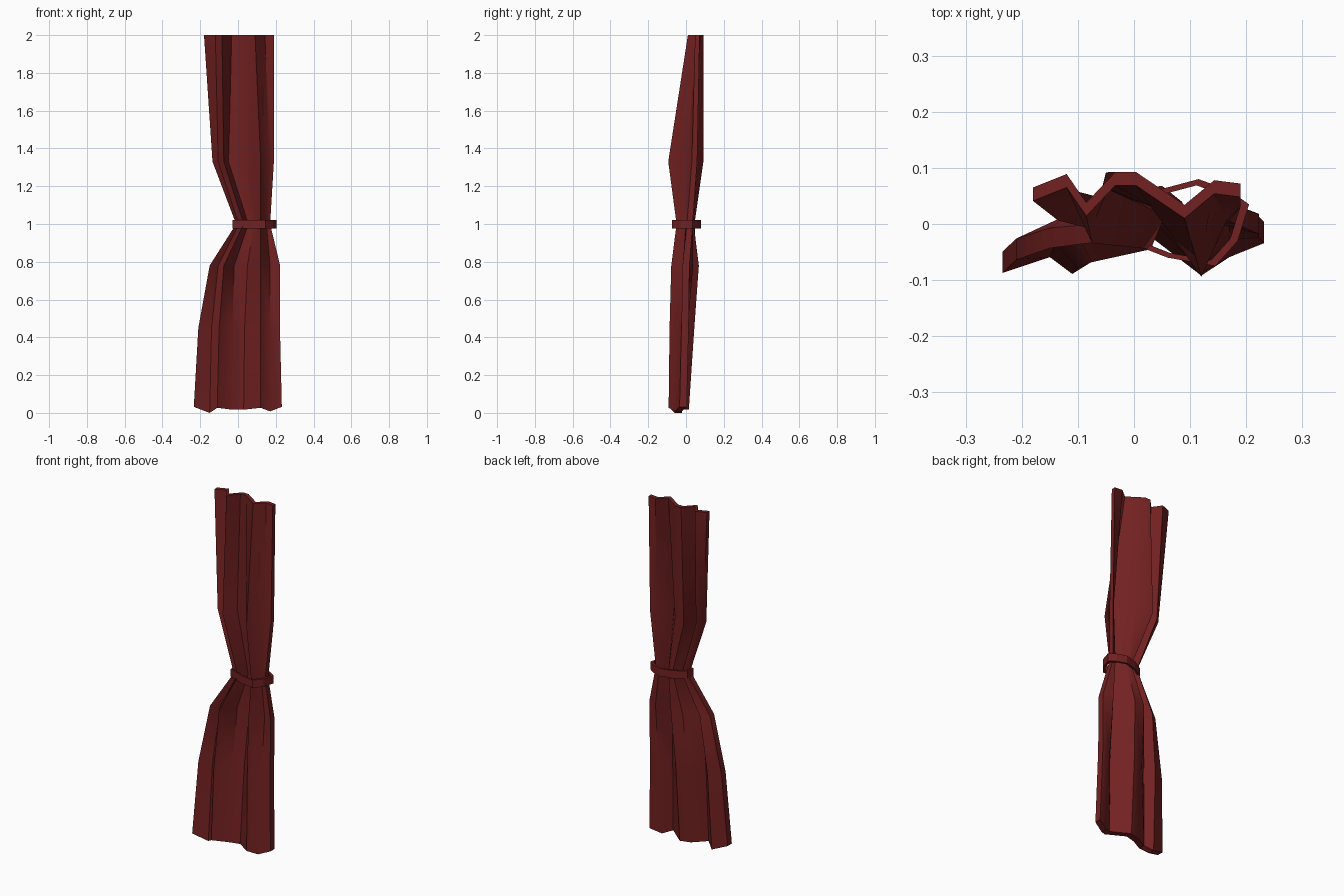
import bpy
import math

if "Cube" in bpy.data.objects:
    bpy.data.objects.remove(bpy.data.objects["Cube"])

mat = bpy.data.materials.new("red_cloth")
mat.diffuse_color = (0.17, 0.015, 0.015, 1)
mat.use_nodes = True
mat.node_tree.nodes["Principled BSDF"].inputs["Base Color"].default_value = mat.diffuse_color


def make(name, verts, faces, smooth):
    me = bpy.data.meshes.new(name)
    me.from_pydata(verts, [], faces)
    me.update()
    ob = bpy.data.objects.new(name, me)
    bpy.context.collection.objects.link(ob)
    me.materials.append(mat)
    bpy.ops.object.select_all(action='DESELECT')
    ob.select_set(True)
    bpy.context.view_layer.objects.active = ob
    # consistent outward normals
    bpy.ops.object.mode_set(mode='EDIT')
    bpy.ops.mesh.select_all(action='SELECT')
    bpy.ops.mesh.normals_make_consistent(inside=False)
    bpy.ops.object.mode_set(mode='OBJECT')
    if smooth:
        bpy.ops.object.shade_smooth_by_angle(angle=math.radians(40))
    return ob


# Curtain: pleat line (x, y) at each height, with half thickness
levels = [
    (2.00, .012, [(-.18, .053), (-.12, .077), (-.085, .026), (-.033, .081),
                  (.003, .081), (.09, .022), (.143, .066), (.19, .060)]),
    (1.33, .014, [(-.135, .02), (-.105, .045), (-.075, -.02), (-.05, .078),
                  (.03, .045), (.12, -.08), (.165, .02), (.19, .045)]),
    (1.00, .015, [(-.01, -.01), (.005, .015), (.03, -.03), (.055, .03),
                  (.085, .025), (.12, -.035), (.15, .015), (.17, .02)]),
    (0.78, .018, [(-.15, -.025), (-.105, .005), (-.075, -.05), (-.02, .04),
                  (.05, .05), (.12, -.06), (.17, .02), (.223, .0)]),
    (0.45, .019, [(-.21, -.045), (-.14, -.015), (-.10, -.06), (-.03, .01),
                  (.035, .025), (.12, -.068), (.17, -.01), (.222, -.005)]),
    (0.02, .019, [(-.234, -.068), (-.15, -.04), (-.11, -.07), (-.03, -.02),
                  (.03, -.004), (.12, -.073), (.17, -.04), (.232, -.015)]),
]
hem = [.012, -.02, .007, -.003, -.003, .007, -.012, .012]
verts = []
for z, t, pts in levels:
    dz = hem if z < .1 else [0] * 8
    ring = [(x, y - t, z + d) for (x, y), d in zip(pts, dz)]
    ring += [(x, y + t, z + d) for (x, y), d in zip(pts, dz)][::-1]
    verts += ring
n = 16
faces = []
for r in range(len(levels) - 1):
    for i in range(n):
        j = (i + 1) % n
        faces.append((r * n + i, r * n + j, (r + 1) * n + j, (r + 1) * n + i))
for base in (0, (len(levels) - 1) * n):  # top and hem strips
    for i in range(7):
        faces.append((base + i, base + i + 1, base + n - 2 - i, base + n - 1 - i))
make("curtain", verts, faces, True)

# Tieback: closed band around the waist
loop = [(-.03, -.025), (.06, -.06), (.145, -.075), (.185, -.03), (.205, .035),
        (.17, .06), (.115, .08), (.04, .06), (-.025, .02)]
cx, cy = .09, .0
k = len(loop)
verts = []
for s, z in ((1, .975), (1, 1.02), (.86, 1.02), (.86, .975)):
    verts += [(cx + (x - cx) * s, cy + (y - cy) * s, z) for x, y in loop]
faces = [(a * k + i, a * k + (i + 1) % k, (a + 1) % 4 * k + (i + 1) % k, (a + 1) % 4 * k + i)
         for a in range(4) for i in range(k)]
make("tieback", verts, faces, False)
